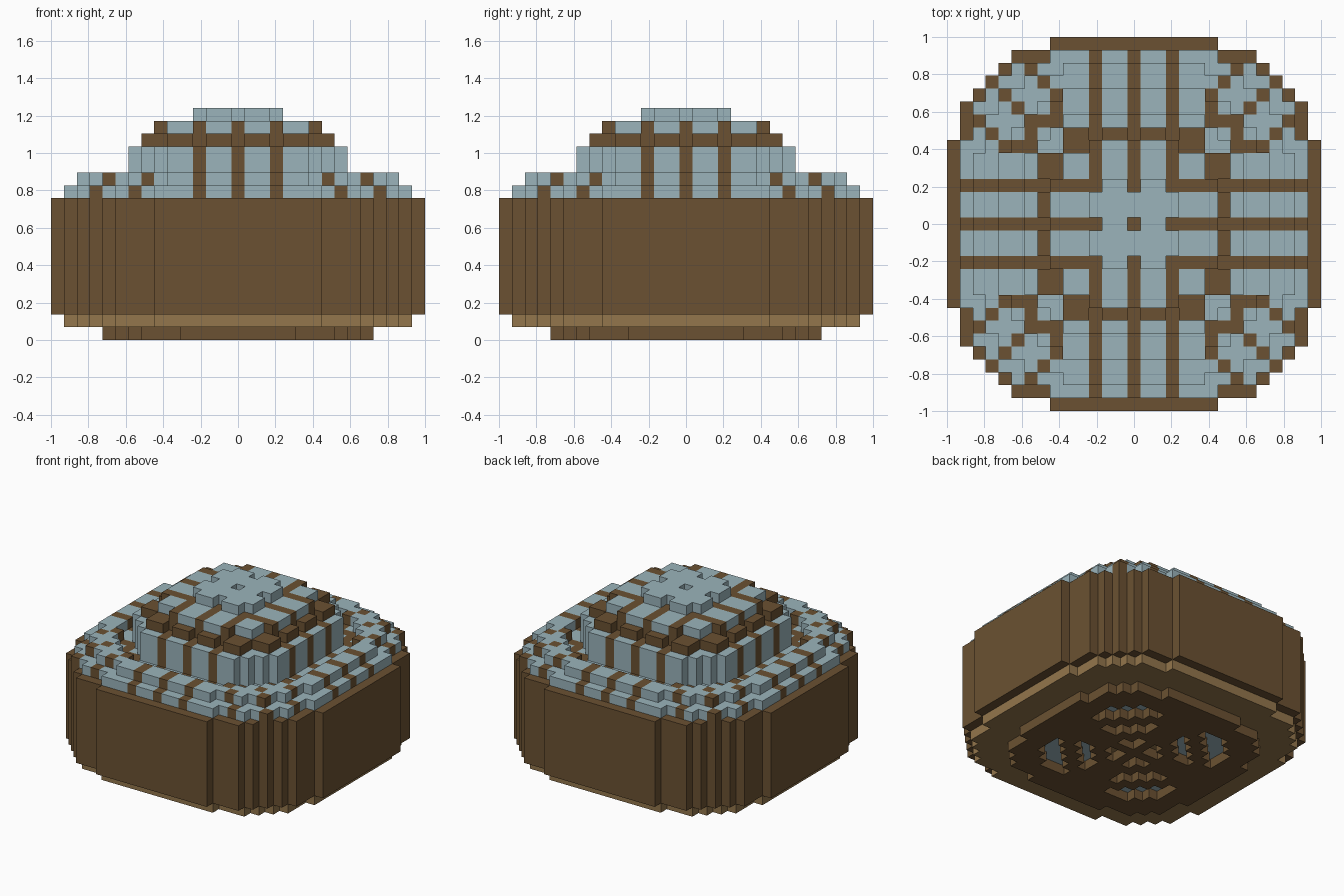
import bpy
import bmesh
from mathutils import Vector

cube = bpy.data.objects.get("Cube")
if cube:
    bpy.data.objects.remove(cube, do_unlink=True)

UNIT = 2 / 29      # edge of one block
REACH = 14         # blocks from the centre to the widest wall
BROWN, PALE, TAN = range(3)


def make_material(name, colour):
    mat = bpy.data.materials.new(name)
    mat.use_nodes = True
    mat.diffuse_color = colour
    mat.node_tree.nodes["Principled BSDF"].inputs["Base Color"].default_value = colour
    return mat


MATERIALS = [
    make_material("dark_brown", (0.147, 0.083, 0.032, 1)),
    make_material("pale_blue", (0.328, 0.456, 0.497, 1)),
    make_material("light_brown", (0.292, 0.181, 0.072, 1)),
]


# Shape rules: a and b are the distances in blocks from the two centre planes
def octagon(a, b, size, flat, diagonal):
    big, small = max(a, b), min(a, b)
    return big <= size and a + b <= diagonal and (big < size or small <= flat)


def is_rib(a, b):
    big, small = max(a, b), min(a, b)
    straight = big == 0 or (small in (0, 3) and big >= 3)
    corner = a == b and a >= 8
    side = (big - small == 4 and big >= 11) or (small == 6 and 8 <= big <= 10)
    return straight or corner or side or (small, big) == (7, 8)


def is_window(a, b):
    return min(a, b) >= 2 and max(a, b) <= 7 and a + b in (6, 7, 10, 11, 12)


def is_centre_recess(a, b):
    return min(a, b) >= 1 and a + b <= 3


def foot(a, b):
    return octagon(a, b, 10, 4, 16) and not is_window(a, b) and not is_centre_recess(a, b)


def floor_plate(a, b):
    return octagon(a, b, 13, 6, 21)


def wall(a, b):
    return octagon(a, b, 14, 6, 22)


def lower_roof(a, b):
    return floor_plate(a, b) or a == b == 11


def drum(a, b):
    return octagon(a, b, 8, 5, 13)


def raised_ring(a, b):
    disc = octagon(a, b, 12, 5, 19) or a == b == 10
    return disc and not octagon(a, b, 10, 5, 16)


def collar(a, b):
    notch = max(a, b) == 7 and min(a, b) in (0, 3)
    return octagon(a, b, 7, 5, 12) and not notch and not a == b == 6


def upper_roof(a, b):
    return octagon(a, b, 6, 3, 10)


def cap(a, b):
    return max(a, b) <= 3 and not is_rib(a, b)


# Colour rules
def all_brown(a, b):
    return BROWN


def ribbed(a, b):
    return BROWN if is_rib(a, b) else PALE


def floor_colour(a, b):
    return PALE if is_window(a, b) else TAN


# name, first layer, number of layers, shape, colour
PARTS = [
    ("foot", 0, 1, foot, all_brown),
    ("floor_plate", 1, 1, floor_plate, floor_colour),
    ("wall", 2, 9, wall, all_brown),
    ("lower_roof", 11, 1, lower_roof, ribbed),
    ("raised_ring", 12, 1, raised_ring, ribbed),
    ("drum", 12, 3, drum, ribbed),
    ("collar", 15, 1, collar, all_brown),
    ("upper_roof", 16, 1, upper_roof, ribbed),
    ("cap", 17, 1, cap, ribbed),
]

# Fill the block grid so that hidden faces can be left out
SPAN = range(-REACH, REACH + 1)
filled = set()
part_cells = {}
for name, first, count, shape, colour in PARTS:
    part_cells[name] = [(x, y, z) for z in range(first, first + count)
                        for x in SPAN for y in SPAN if shape(abs(x), abs(y))]
    filled.update(part_cells[name])

DIRECTIONS = [Vector(d) for d in
              ((1, 0, 0), (-1, 0, 0), (0, 1, 0), (0, -1, 0), (0, 0, 1), (0, 0, -1))]


def build_part(name, cells, colour):
    bm = bmesh.new()
    for cell in cells:
        centre = Vector(cell) + Vector((0, 0, 0.5))
        for normal in DIRECTIONS:
            if tuple(int(c) for c in Vector(cell) + normal) in filled:
                continue
            u = Vector((normal.y, normal.z, normal.x))
            v = normal.cross(u)
            middle = centre + normal / 2
            corners = [(-u - v), (u - v), (u + v), (v - u)]
            face = bm.faces.new([bm.verts.new((middle + c / 2) * UNIT) for c in corners])
            face.material_index = colour(abs(cell[0]), abs(cell[1]))
    bmesh.ops.remove_doubles(bm, verts=bm.verts, dist=UNIT / 100)
    mesh = bpy.data.meshes.new(name)
    bm.to_mesh(mesh)
    bm.free()
    for mat in MATERIALS:
        mesh.materials.append(mat)
    bpy.context.scene.collection.objects.link(bpy.data.objects.new(name, mesh))


for name, first, count, shape, colour in PARTS:
    build_part(name, part_cells[name], colour)
